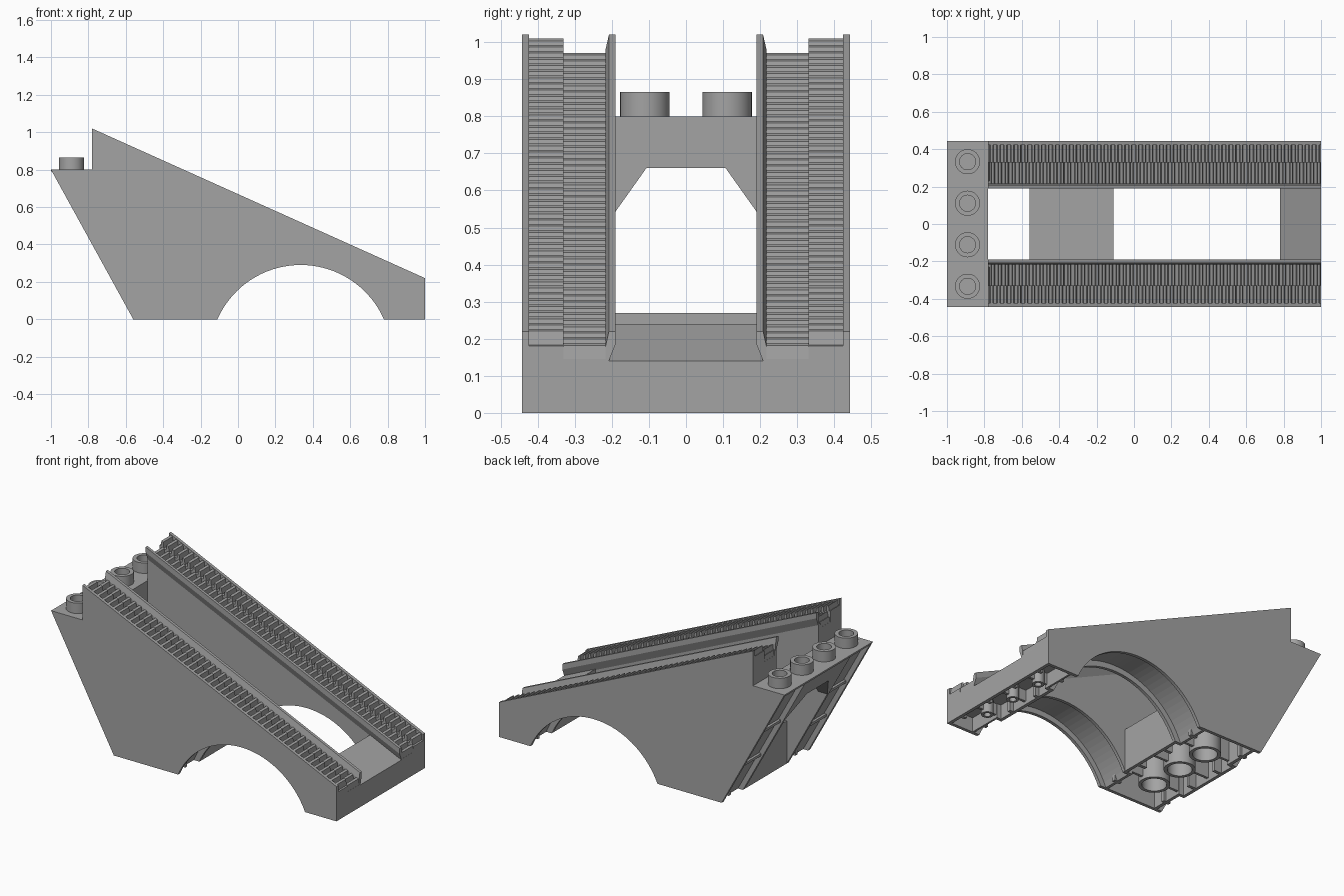
import bpy, bmesh, math
from mathutils import Vector

cube = bpy.data.objects.get("Cube")
if cube:
    bpy.data.objects.remove(cube, do_unlink=True)

grey = bpy.data.materials.new("mid_grey")
grey.use_nodes = True
COLOUR = (0.37, 0.37, 0.37, 1)
grey.diffuse_color = COLOUR
grey.node_tree.nodes["Principled BSDF"].inputs["Base Color"].default_value = COLOUR

HALF_W, WALL = 0.443, 0.02
BACK, STEP, FRONT = -1.0, -0.78, 1.0
FOOT_A, FOOT_B, TOE = -0.56, -0.11, 0.78
DECK = 0.8
ARCH_X, ARCH_Z, ARCH_R = 0.335, -0.196, 0.4864


def ramp(x):
    return 1.02 - 0.8 * (x - STEP) / (FRONT - STEP)


def finish(name, bm):
    bmesh.ops.recalc_face_normals(bm, faces=bm.faces)
    mesh = bpy.data.meshes.new(name)
    bm.to_mesh(mesh)
    bm.free()
    mesh.materials.append(grey)
    ob = bpy.data.objects.new(name, mesh)
    bpy.context.collection.objects.link(ob)
    return ob


def prism(name, points, vec, cut=None):
    """Closed outline swept along a vector, optionally trimmed by a plane."""
    bm = bmesh.new()
    face = bm.faces.new([bm.verts.new(p) for p in points])
    geom = bmesh.ops.extrude_face_region(bm, geom=[face], use_keep_orig=True)["geom"]
    verts = [g for g in geom if isinstance(g, bmesh.types.BMVert)]
    bmesh.ops.translate(bm, verts=verts, vec=Vector(vec))
    if cut:
        bmesh.ops.recalc_face_normals(bm, faces=bm.faces)
        bmesh.ops.bisect_plane(bm, geom=bm.verts[:] + bm.edges[:] + bm.faces[:],
                               plane_co=cut[0], plane_no=cut[1], clear_outer=True)
        bmesh.ops.holes_fill(bm, edges=[e for e in bm.edges if e.is_boundary])
    return finish(name, bm)


def side_prism(name, outline, y0, y1):
    """Side-view outline swept across the width."""
    return prism(name, [(x, y0, z) for x, z in outline], (0, y1 - y0, 0))


def box(name, x0, x1, y0, y1, z0, z1):
    return side_prism(name, [(x0, z0), (x1, z0), (x1, z1), (x0, z1)], y0, y1)


def ring(name, x, y, z0, z1, outer, inner, floor=None, n=32):
    """Hollow tube, open below, or a stud with a floor."""
    path = [(outer, z0), (outer, z1), (inner, z1), (inner, z0 if floor is None else floor)]
    bm = bmesh.new()
    loops = [[bm.verts.new((x + r * math.cos(2 * math.pi * i / n),
                            y + r * math.sin(2 * math.pi * i / n), z))
              for i in range(n)] for r, z in path]
    closed = floor is None
    for k in range(len(loops) if closed else len(loops) - 1):
        a, b = loops[k], loops[(k + 1) % len(loops)]
        for i in range(n):
            j = (i + 1) % n
            f = bm.faces.new((a[i], a[j], b[j], b[i]))
            f.smooth = k % 2 == 0
    if not closed:
        bm.faces.new(loops[-1])
        bm.faces.new(loops[0])
    return finish(name, bm)


def body_outline(drop=0.0, recess=0.0, hollow=True):
    """Side outline: ramp, step, slanted back, foot, arch and toe."""
    pts = [(BACK + recess, DECK), (STEP, DECK), (STEP, ramp(STEP) - drop),
           (FRONT, ramp(FRONT) - drop), (FRONT, 0)]
    r = ARCH_R + recess
    if hollow:
        pts += [(0.98, 0), (0.98, 0.09), (0.83, 0.09), (0.83, 0)]
    a0 = math.asin(-ARCH_Z / r)
    pts += [(ARCH_X + r * math.cos(a), ARCH_Z + r * math.sin(a))
            for a in (a0 + (math.pi - 2 * a0) * i / 36 for i in range(37))]
    if hollow:
        pts += [(-0.165, 0), (-0.165, 0.2), (-0.505, 0.2), (-0.505, 0)]
    pts.append((FOOT_A + recess, 0))
    return pts


def rack_outline(base, tip, shift):
    """Toothed strip that follows the ramp."""
    count = 48
    pitch = (FRONT - STEP) / count
    pts = [(STEP, ramp(STEP) - 0.13)]
    for i in range(count):
        for u, d in ((0.0, base), (0.22, base), (0.32, tip), (0.68, tip), (0.78, base)):
            x = STEP + (i + min(u + shift, 1)) * pitch
            pts.append((x, ramp(x) - d))
    pts += [(FRONT, ramp(FRONT) - base), (FRONT, ramp(FRONT) - 0.13)]
    return pts


# Two hollow side walls with toothed tracks and guide rails
for side, s in (("left", 1), ("right", -1)):
    side_prism(side + "_outer_wall", body_outline(hollow=False), s * (HALF_W - WALL), s * HALF_W)
    side_prism(side + "_inner_wall", body_outline(0.08), s * 0.21, s * 0.23)
    side_prism(side + "_core", body_outline(0.11, 0.035), s * 0.23, s * (HALF_W - WALL))
    side_prism(side + "_outer_rack", rack_outline(0.04, 0.005, 0.0), s * 0.33, s * (HALF_W - WALL))
    side_prism(side + "_inner_rack", rack_outline(0.075, 0.04, 0.2), s * 0.215, s * 0.33)
    t = ramp(STEP)
    rail = [(0.19, t), (0.208, t), (0.217, t - 0.04), (0.217, t - 0.085),
            (0.21, t - 0.085), (0.19, t - 0.035)]
    prism(side + "_guide_rail", [(STEP, s * y, z) for y, z in rail],
          (FRONT - STEP, 0, ramp(FRONT) - t))
    # Cross ribs in the slanted back recess
    for z in (0.25, 0.5):
        x = BACK + (DECK - z) * 0.55
        box(side + "_back_rib", x + 0.01, x + 0.06, s * 0.23, s * 0.425, z, z + 0.015)

# Deck joining both walls, with the opening under it trimmed to the slanted back
opening = [(-0.21, DECK), (0.21, DECK), (0.21, 0.515), (0.107, 0.66), (-0.107, 0.66), (-0.21, 0.515)]
prism("deck_brace", [(BACK, y, z) for y, z in opening], (STEP - BACK, 0, 0),
      cut=((BACK, 0, DECK), (-0.8, 0, -0.44)))
box("deck_edge", BACK, -0.96, -0.425, 0.425, 0.79, DECK)
for y in (-0.333, -0.111, 0.111, 0.333):
    ring("deck_stud", -0.89, y, DECK, 0.866, 0.067, 0.043, floor=0.81)

# Foot block between the walls
side_prism("foot_bridge", [(FOOT_A, 0), (FOOT_A, 0.27), (FOOT_B, 0.27), (FOOT_B, 0), (-0.13, 0),
                           (-0.13, 0.2), (-0.54, 0.2), (-0.54, 0)], -0.21, 0.21)
# Toe block between the walls, following the ramp
side_prism("toe_bridge", [(TOE, 0), (TOE, 0.24), (FRONT, 0.14), (FRONT, 0), (0.98, 0), (0.98, 0.09),
                          (0.8, 0.09), (0.8, 0)], -0.21, 0.21)

# Tubes, pins and ribs inside the feet
for y in (-0.222, 0, 0.222):
    ring("foot_tube", -0.335, y, 0.0, 0.205, 0.09, 0.07)
    ring("toe_pin", 0.89, y, 0.0, 0.1, 0.035, 0.02, n=20)
    for x0, x1 in ((-0.54, -0.42), (-0.25, -0.13), (0.8, 0.86), (0.92, 0.98)):
        box("foot_web", x0, x1, y - 0.008, y + 0.008, 0.02, 0.2 if x0 < 0 else 0.095)
for y in (-0.333, -0.111, 0.111, 0.333):
    for x0, x1 in ((-0.54, -0.49), (-0.18, -0.13), (0.8, 0.825), (0.955, 0.98)):
        box("foot_rib", x0, x1, y - 0.01, y + 0.01, 0.0, 0.2 if x0 < 0 else 0.095)
